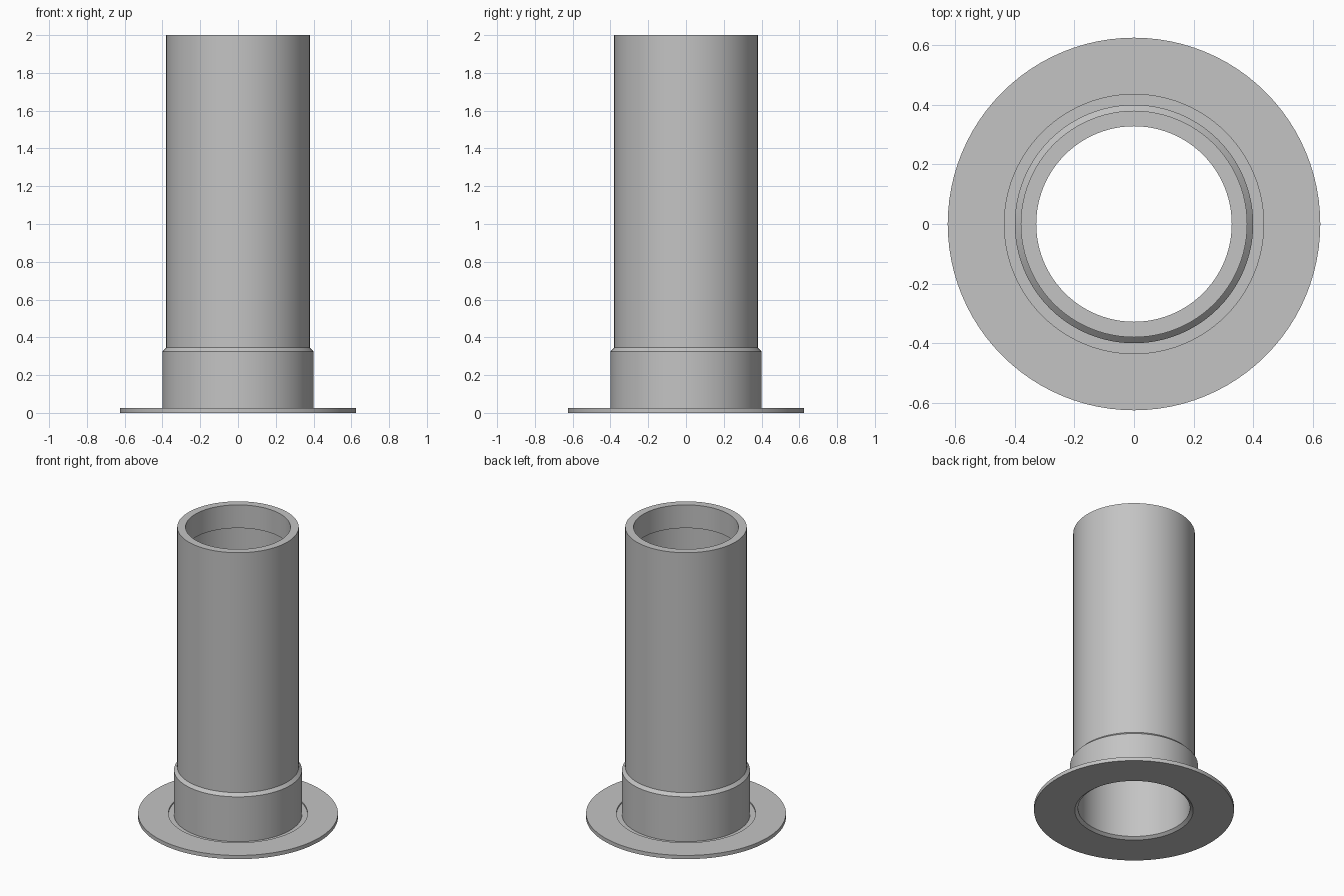
import bpy
import math

cube = bpy.data.objects.get("Cube")
if cube:
    bpy.data.objects.remove(cube, do_unlink=True)

SIDES = 96

grey = bpy.data.materials.new("plain_grey")
grey.use_nodes = True
grey.diffuse_color = (0.55, 0.55, 0.55, 1)
grey.node_tree.nodes["Principled BSDF"].inputs["Base Color"].default_value = grey.diffuse_color


def lathe(name, profile):
    """Turn a (radius, height) profile around z; counter-clockwise profiles face outward."""
    verts = [(r * math.cos(a), r * math.sin(a), z)
             for r, z in profile
             for a in (math.tau * k / SIDES for k in range(SIDES))]
    faces = []
    for i in range(len(profile) - 1):
        low, high = i * SIDES, (i + 1) * SIDES
        for k in range(SIDES):
            n = (k + 1) % SIDES
            faces.append((low + k, low + n, high + n, high + k))
    mesh = bpy.data.meshes.new(name)
    mesh.from_pydata(verts, [], faces)
    mesh.materials.append(grey)
    obj = bpy.data.objects.new(name, mesh)
    bpy.context.collection.objects.link(obj)
    bpy.ops.object.select_all(action="DESELECT")
    obj.select_set(True)
    bpy.context.view_layer.objects.active = obj
    bpy.ops.object.shade_smooth_by_angle(angle=math.radians(30))
    return obj


hole, collar, pipe, bore, lip = 0.37, 0.40, 0.38, 0.35, 0.328
groove_floor = 0.016

# Base flange with a shallow groove around the collar
lathe("base_flange", [
    (hole, 0), (0.625, 0), (0.625, 0.026),
    (0.435, 0.026), (0.435, groove_floor), (collar, groove_floor),
])

# Collar, tube, inner lip at the mouth and chamfered bore
lathe("tube", [
    (collar, groove_floor), (collar, 0.325), (pipe, 0.345), (pipe, 2),
    (lip, 2), (lip, 1.84), (bore, 1.84), (bore, 0.015), (hole, 0),
])
